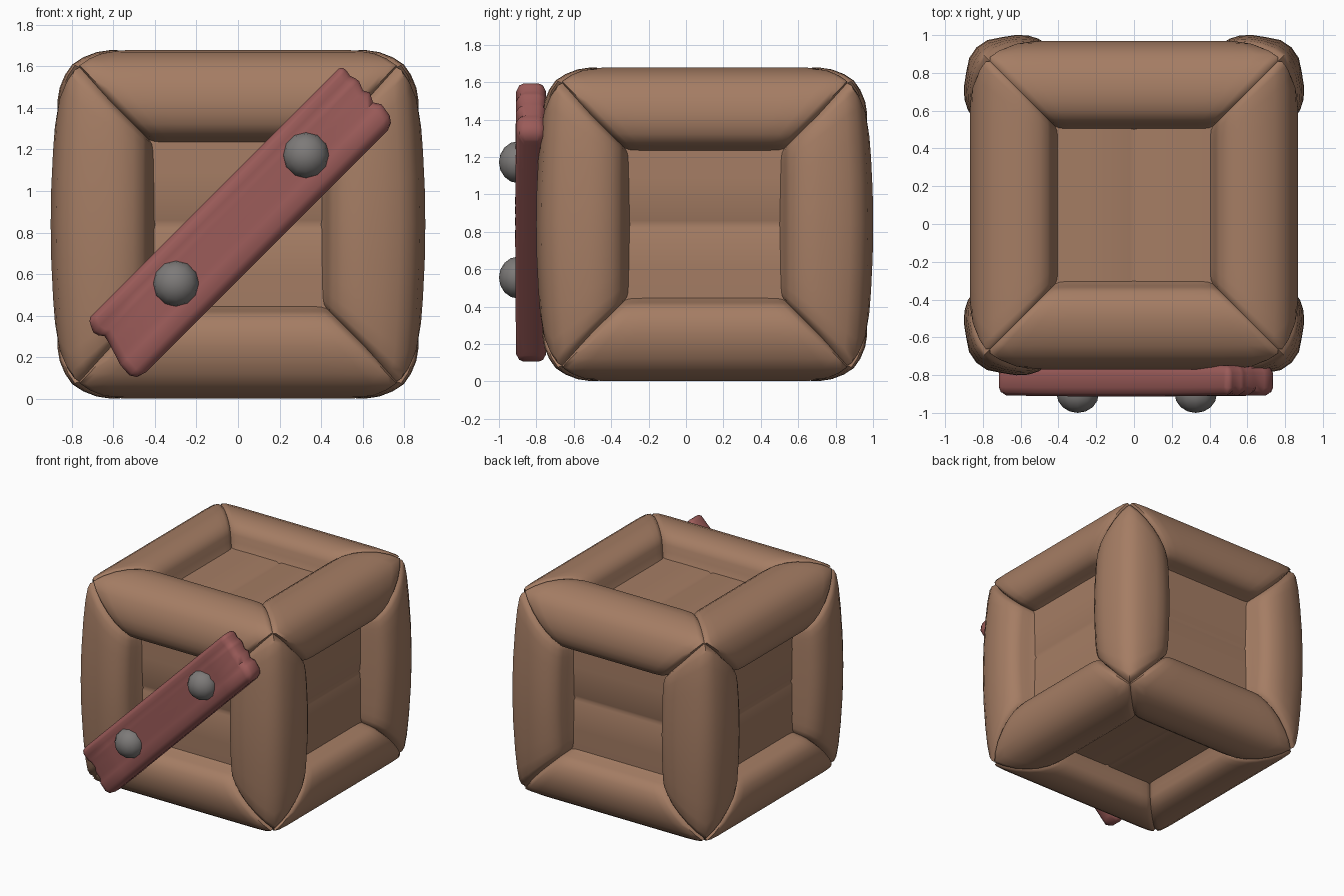
import bpy, bmesh, math
from mathutils import Vector

if "Cube" in bpy.data.objects:
    bpy.data.objects.remove(bpy.data.objects["Cube"])

C = Vector((0, 0.1, 0.84))      # crate centre
H = (1.0, 1.0, 0.965)           # crate is slightly squat


def material(name, rgb):
    m = bpy.data.materials.new(name)
    m.diffuse_color = (*rgb, 1)
    m.use_nodes = True
    m.node_tree.nodes["Principled BSDF"].inputs["Base Color"].default_value = m.diffuse_color
    return m


WOOD = material("brown wood", (0.376, 0.205, 0.127))
RED = material("red wood", (0.330, 0.105, 0.100))
METAL = material("grey metal", (0.205, 0.195, 0.190))


def make(name, verts, faces, mat, angle=45):
    me = bpy.data.meshes.new(name)
    me.from_pydata([tuple(v) for v in verts], [], faces)
    bm = bmesh.new()
    bm.from_mesh(me)
    bmesh.ops.recalc_face_normals(bm, faces=bm.faces)
    bm.to_mesh(me)
    bm.free()
    ob = bpy.data.objects.new(name, me)
    bpy.context.collection.objects.link(ob)
    me.materials.append(mat)
    bpy.ops.object.select_all(action='DESELECT')
    ob.select_set(True)
    bpy.context.view_layer.objects.active = ob
    bpy.ops.object.shade_smooth_by_angle(angle=math.radians(angle))
    return ob


# Puffy frame beams: rounded section, mitred at the crate corners
HALF = [(0.395, 0.66), (0.408, 0.69), (0.424, 0.73), (0.435, 0.78), (0.455, 0.822),
        (0.50, 0.850), (0.55, 0.866), (0.61, 0.869), (0.68, 0.858), (0.745, 0.832)]
PROFILE = HALF + [(0.797, 0.797)] + [(q, p) for p, q in reversed(HALF)]
STATIONS = [-1, -0.97, -0.92, -0.8, -0.6, -0.3, 0, 0.3, 0.6, 0.8, 0.92, 0.97, 1]
END_SHRINK = {1: 0.80, 0.97: 0.93, 0.92: 0.98}


def squeeze(p, k, axis):
    """Pull the outer side of the section in at the beam ends, the inner side less."""
    if axis == 2:
        k = 1 - (1 - k) * 0.4
    return 0.62 + (p - 0.62) * (k if p > 0.62 else (3 + k) / 4)


def beam(name, axis, s1, s2):
    b, c = [i for i in range(3) if i != axis]
    verts, faces, n = [], [], len(PROFILE)
    for t in STATIONS:
        k = END_SHRINK.get(abs(t), 1)
        bow = (1 - t * t) if axis == 2 else 0      # the posts bow outwards
        for p, q in PROFILE:
            swell = bow * (0.045 if min(p, q) > 0.7 else 0.032)
            v = [0, 0, 0]
            v[axis] = t * squeeze(min(p, q), k, axis) * H[axis]
            v[b] = s1 * (squeeze(p, k, b) + swell * max(0, (p - 0.42) / 0.45)) * H[b]
            v[c] = s2 * (squeeze(q, k, c) + swell * max(0, (q - 0.42) / 0.45)) * H[c]
            verts.append(Vector(v) + C)
    for i in range(len(STATIONS) - 1):
        for j in range(n):
            k = (j + 1) % n
            faces.append((i * n + j, i * n + k, (i + 1) * n + k, (i + 1) * n + j))
    make(name, verts, faces, WOOD, 50)


for axis, label in enumerate(("width_beam", "depth_beam", "corner_post")):
    for s1 in (-1, 1):
        for s2 in (-1, 1):
            beam(f"{label}_{(s1 + 1) + (s2 + 1) // 2 + 1}", axis, s1, s2)

# Recessed panels, each of two boards with a shallow joint
STRIP = [(-0.47, 0.680), (-0.25, 0.684), (-0.02, 0.683), (0, 0.674),
         (0.02, 0.683), (0.25, 0.684), (0.47, 0.680)]
SHIFT = (0.013, 0.013, 0.0)
for axis, label in enumerate(("side", "end", "lid")):
    across = 0 if axis == 2 else 2
    along = 3 - axis - across
    for s in (-1, 1):
        verts = []
        for depth in (0, 0.08):
            for w, d in STRIP:
                for l in (-0.47, 0.47):
                    v = [0, 0, 0]
                    v[axis] = s * (d + SHIFT[axis] - depth) * H[axis]
                    v[across], v[along] = w * H[across], l * H[along]
                    verts.append(Vector(v) + C)
        m = len(STRIP) * 2
        faces = []
        for i in range(len(STRIP) - 1):
            a = 2 * i
            faces += [(a, a + 1, a + 3, a + 2), (m + a, m + a + 2, m + a + 3, m + a + 1),
                      (a, a + 2, m + a + 2, m + a), (a + 1, m + a + 1, m + a + 3, a + 3)]
        faces += [(0, m, m + 1, 1), (m - 2, m - 1, 2 * m - 1, 2 * m - 2)]
        make(f"{label}_panel_{'low' if s < 0 else 'high'}", verts, faces, WOOD, 60)

# Diagonal plank: columns of (v, lower end, upper end, groove depth, thickness factor)
COLS = [(-0.190, -0.83, 0.815, 0, 0.45), (-0.176, -0.877, 0.850, 0, 0.8),
        (-0.145, -0.897, 0.872, 0, 1), (-0.08, -0.893, 0.882, 0, 1),
        (-0.045, -0.882, 0.860, 0.016, 1), (0.0, -0.868, 0.882, 0, 1),
        (0.03, -0.858, 0.866, 0.012, 1), (0.075, -0.848, 0.884, 0, 1),
        (0.095, -0.866, 0.882, 0.006, 1), (0.125, -0.874, 0.872, 0.012, 1),
        (0.155, -0.860, 0.878, 0, 1), (0.176, -0.848, 0.874, 0, 0.8),
        (0.188, -0.830, 0.858, 0, 0.45)]
ROWS = [(0, 0.5), (0.008, 0.82), (0.025, 1), (0.15, 1), (0.3, 1), (0.5, 1),
        (0.7, 1), (0.85, 1), (0.975, 1), (0.992, 0.82), (1, 0.5)]
verts, faces = [], []
n, r = len(COLS), 1 / math.sqrt(2)
for side in (-1, 1):
    for t, end in ROWS:
        e = abs(2 * t - 1)
        for v, lo, hi, g, f in COLS:
            u = lo + (hi - lo) * t
            half = (0.085 - 0.006 * e * e) * min(f, end)
            if side < 0:
                half -= g * (0.15 + 0.85 * e)
            verts.append((0.01 + (u - v) * r, -0.828 + side * half, 0.85 + (u + v) * r))
m = n * len(ROWS)
for i in range(len(ROWS) - 1):
    for j in range(n - 1):
        a = i * n + j
        faces += [(a, a + 1, a + n + 1, a + n), (m + a, m + a + n, m + a + n + 1, m + a + 1)]
    for j in (0, n - 1):
        a = i * n + j
        faces.append((a, a + n, m + a + n, m + a))
for i in (0, len(ROWS) - 1):
    for j in range(n - 1):
        a = i * n + j
        faces.append((a, m + a, m + a + 1, a + 1))
make("diagonal_plank", verts, faces, RED, 60)

# Round nail heads
for i, (x, z) in enumerate(((0.327, 1.172), (-0.298, 0.555))):
    bpy.ops.mesh.primitive_uv_sphere_add(segments=12, ring_count=8, radius=0.112,
                                         location=(x, -0.898, z), rotation=(math.pi / 2, 0, 0))
    ob = bpy.context.object
    ob.name = f"nail_head_{i + 1}"
    ob.scale.z = 0.102 / 0.112
    ob.data.materials.append(METAL)
    bpy.ops.object.shade_smooth()
